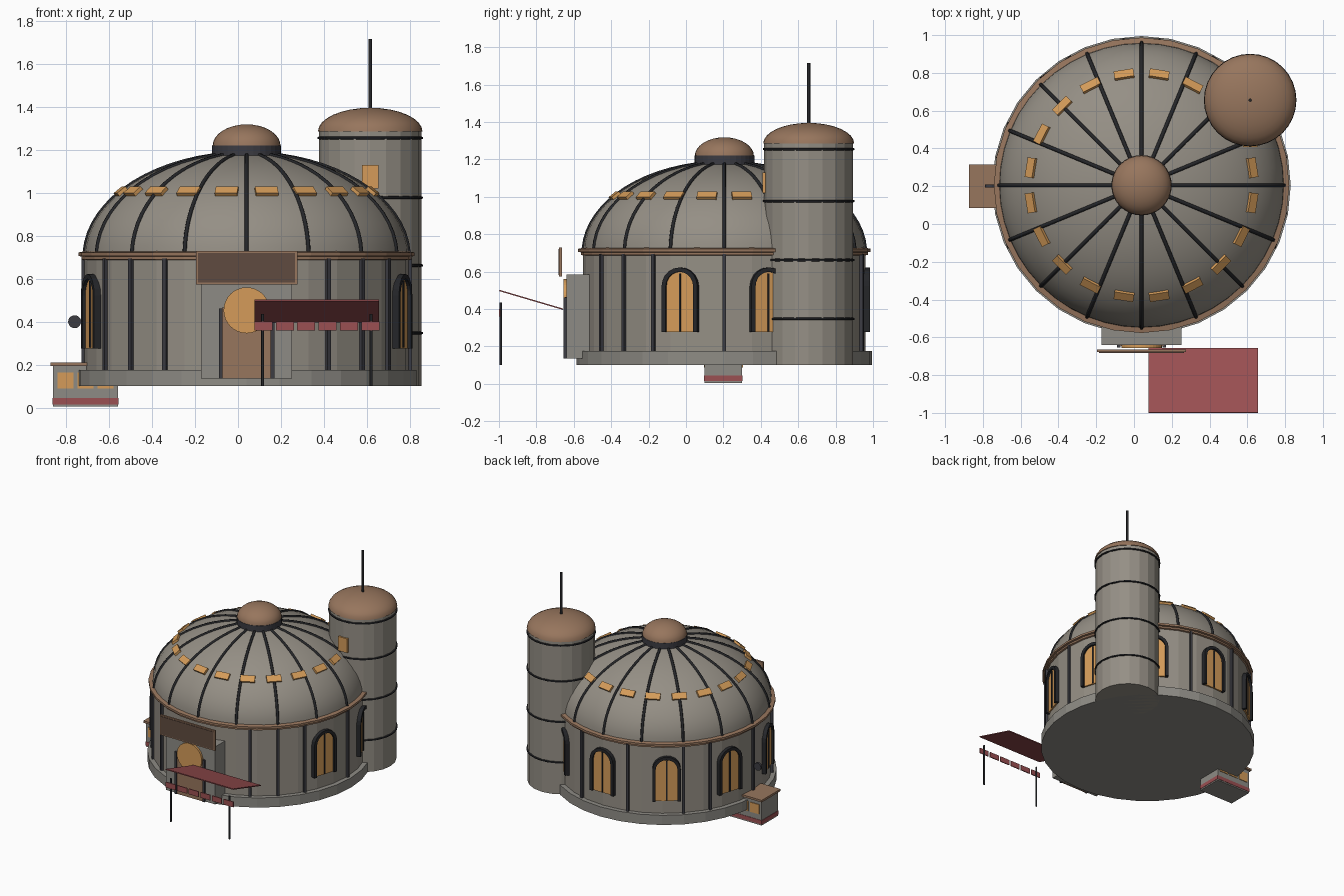
import bpy, bmesh, math
from math import sin, cos, pi, radians
from mathutils import Vector

if "Cube" in bpy.data.objects:
    bpy.data.objects.remove(bpy.data.objects["Cube"])


def material(name, rgb):
    m = bpy.data.materials.new(name)
    m.use_nodes = True
    m.diffuse_color = (*rgb, 1)
    bsdf = m.node_tree.nodes["Principled BSDF"]
    bsdf.inputs["Base Color"].default_value = (*rgb, 1)
    bsdf.inputs["Roughness"].default_value = 0.8
    return m


STONE = material("warm grey stone", (0.30, 0.275, 0.235))
CONCRETE = material("grey concrete", (0.27, 0.26, 0.235))
COPPER = material("brown copper", (0.31, 0.18, 0.11))
IRON = material("dark iron", (0.018, 0.019, 0.022))
SLATE = material("slate grey", (0.045, 0.045, 0.055))
GLOW = material("amber glass", (0.66, 0.33, 0.10))
BOARD = material("dark brown board", (0.115, 0.07, 0.05))
RED = material("faded red", (0.33, 0.08, 0.085))

CX, CY = 0.04, 0.205       # centre of the round hall
TX, TY = 0.615, 0.656      # centre of the tower
WALL_R = 0.755
DOME_Z, DOME_H = 0.70, 0.485


def finish(name, bm, mat, loc=(0, 0, 0), rot=(0, 0, 0), smooth=False):
    bmesh.ops.recalc_face_normals(bm, faces=bm.faces)
    me = bpy.data.meshes.new(name)
    bm.to_mesh(me)
    bm.free()
    me.materials.append(mat)
    ob = bpy.data.objects.new(name, me)
    bpy.context.collection.objects.link(ob)
    ob.location, ob.rotation_euler = loc, rot
    if smooth:
        for o in bpy.context.selected_objects:
            o.select_set(False)
        ob.select_set(True)
        bpy.context.view_layer.objects.active = ob
        bpy.ops.object.shade_smooth_by_angle(angle=radians(35))
    return ob


def box(name, size, loc, mat, rot=(0, 0, 0)):
    bm = bmesh.new()
    bmesh.ops.create_cube(bm, size=1)
    bmesh.ops.scale(bm, vec=size, verts=bm.verts)
    return finish(name, bm, mat, loc, rot)


def lathe(name, profile, x, y, mat, sides=32, smooth=False):
    """Spin (radius, height) points about a vertical axis and cap the ends."""
    bm = bmesh.new()
    rings = []
    for r, z in profile:
        if r < 1e-4:
            rings.append([bm.verts.new((0, 0, z))] * sides)
        else:
            rings.append([bm.verts.new((r * cos(2 * pi * i / sides), r * sin(2 * pi * i / sides), z))
                          for i in range(sides)])
    for a, b in zip(rings, rings[1:]):
        for i in range(sides):
            j = (i + 1) % sides
            bm.faces.new(list(dict.fromkeys((a[i], a[j], b[j], b[i]))))
    for ring in (rings[0], rings[-1]):
        if ring[0] is not ring[1]:
            bm.faces.new(ring)
    return finish(name, bm, mat, (x, y, 0), smooth=smooth)


def cap_profile(r, z, h, steps=8):
    return [(r * cos(pi / 2 * i / steps), z + h * sin(pi / 2 * i / steps)) for i in range(steps + 1)]


def plate(name, outline, depth, loc, mat, rot=(0, 0, 0)):
    """Extrude an x-z outline towards the front (-y)."""
    bm = bmesh.new()
    face = bm.faces.new([bm.verts.new((x, 0, z)) for x, z in outline])
    ext = bmesh.ops.extrude_face_region(bm, geom=[face])
    verts = [v for v in ext["geom"] if isinstance(v, bmesh.types.BMVert)]
    bmesh.ops.translate(bm, vec=(0, -depth, 0), verts=verts)
    return finish(name, bm, mat, loc, rot)


def tube(name, paths, radius, mat, res=2):
    cu = bpy.data.curves.new(name, "CURVE")
    cu.dimensions = "3D"
    cu.bevel_depth, cu.bevel_resolution, cu.use_fill_caps = radius, res, True
    for pts in paths:
        sp = cu.splines.new("POLY")
        sp.points.add(len(pts) - 1)
        for p, co in zip(sp.points, pts):
            p.co = (*co, 1)
    cu.materials.append(mat)
    ob = bpy.data.objects.new(name, cu)
    bpy.context.collection.objects.link(ob)
    return ob


def around(deg, r, z):
    """Point on the hall, measured from the front towards +x."""
    a = radians(deg)
    return Vector((CX + r * sin(a), CY - r * cos(a), z))


def arch(half, z0, spring, steps=10):
    pts = [(half, z0)]
    pts += [(half * cos(pi * i / steps), spring + half * sin(pi * i / steps)) for i in range(steps + 1)]
    return pts + [(-half, z0)]


# Round hall
lathe("plinth", [(0.79, 0.10), (0.79, 0.175)], CX, CY, CONCRETE)
lathe("hall_wall", [(WALL_R, 0.17), (WALL_R, 0.71)], CX, CY, STONE)
lathe("cornice", [(0.75, 0.685), (0.767, 0.69), (0.767, 0.703), (0.782, 0.706), (0.782, 0.722), (0.75, 0.728)],
      CX, CY, COPPER)
lathe("dome", cap_profile(WALL_R, DOME_Z, DOME_H, 14), CX, CY, STONE, 48, True)
lathe("lantern_drum", [(0.16, 1.16), (0.16, 1.22)], CX, CY, SLATE)
lathe("lantern_cap", cap_profile(0.158, 1.218, 0.1), CX, CY, COPPER, 32, True)

# Dome ribs
ribs = []
for k in range(16):
    ts = [radians(3 + 75 * i / 14) for i in range(15)]
    ribs.append([around(k * 22.5, WALL_R * cos(t), DOME_Z + DOME_H * sin(t)) for t in ts])
tube("dome_ribs", ribs, 0.01, IRON, 1)

# Amber skylights round the dome
for k in range(20):
    a = 9 + 18 * k
    box("skylight", (0.105, 0.022, 0.05), around(a, 0.592, 1.005), GLOW, (radians(-51), 0, radians(a)))

# Arched windows
window_angles = [72 + 36 * k for k in range(7)]
outer, inner = arch(0.1, 0.276, 0.522), arch(0.077, 0.276, 0.522)
for a in window_angles:
    turn = (0, 0, radians(a))
    plate("window_frame", outer + inner[::-1], 0.05, around(a, 0.728, 0), IRON, turn)
    plate("window_pane", inner, 0.035, around(a, 0.728, 0), GLOW, turn)
    box("window_mullion", (0.01, 0.012, 0.31), around(a, 0.764, 0.435), IRON, turn)

# Wall posts between the windows
for a in range(0, 360, 15):
    if all(abs(a - w) > 7 for w in window_angles) and 20 < a < 340:
        box("wall_post", (0.02, 0.024, 0.52), around(a, 0.757, 0.435), SLATE, (0, 0, radians(a)))

# Entrance
box("porch", (0.422, 0.18, 0.447), (CX, -0.55, 0.36), CONCRETE)
box("door", (0.23, 0.01, 0.33), (CX, -0.642, 0.30), COPPER)
for s in (-1, 1):
    box("door_post", (0.018, 0.02, 0.325), (CX + s * 0.12, -0.645, 0.298), SLATE)
disc = [(0.107 * cos(2 * pi * i / 32), 0.107 * sin(2 * pi * i / 32)) for i in range(32)]
plate("door_light", disc, 0.02, (CX, -0.636, 0.453), GLOW)

# Hanging sign board
box("sign_frame", (0.472, 0.014, 0.156), (CX, -0.671, 0.651), COPPER)
box("sign_panel", (0.452, 0.006, 0.138), (CX, -0.679, 0.651), BOARD)

# Awning
AX, AW = 0.367, 0.58
tilt = math.atan2(0.1, 0.34)
box("awning_cloth", (AW, 0.355, 0.007), (AX, -0.828, 0.449), RED, (-tilt, 0, 0))
for k in range(6):
    box("awning_valance", (0.084, 0.007, 0.042), (AX + (k - 2.5) * 0.0995, -0.995, 0.38), RED)
tube("awning_poles", [[(x, -0.99, 0.10), (x, -0.99, 0.435)] for x in (0.115, 0.619)], 0.007, IRON)

# Tower
lathe("tower_body", [(0.238, 0.10), (0.238, 1.29)], TX, TY, STONE, 20)
lathe("tower_cap", cap_profile(0.243, 1.285, 0.11), TX, TY, COPPER, 32, True)
for z in (0.347, 0.662, 0.977, 1.255):
    lathe("tower_band", [(0.236, z - 0.007), (0.245, z - 0.004), (0.245, z + 0.004), (0.236, z + 0.007)],
          TX, TY, IRON, 32)
tube("antenna", [[(TX, TY, 1.38), (TX, TY, 1.715)]], 0.009, IRON)
box("tower_window", (0.076, 0.02, 0.11), (TX, TY - 0.238, 1.075), GLOW)

# Side kiosk
KX, KY = -0.71, 0.2
box("kiosk_body", (0.302, 0.2, 0.19), (KX, KY, 0.1), CONCRETE)
box("kiosk_roof", (0.325, 0.232, 0.016), (KX, KY, 0.202), COPPER)
box("kiosk_stripe", (0.308, 0.206, 0.03), (KX, KY, 0.03), RED)
for side in (-1, 1):
    for k in (-1, 0, 1):
        box("kiosk_window", (0.075, 0.008, 0.075), (KX + k * 0.093, KY + side * 0.101, 0.126), GLOW)

# Round lamp on the wall above the kiosk
ring = [(0.03 * cos(2 * pi * i / 20), 0.03 * sin(2 * pi * i / 20)) for i in range(20)]
plate("wall_lamp", ring, 0.016, (-0.76, KY + 0.008, 0.40), SLATE)
